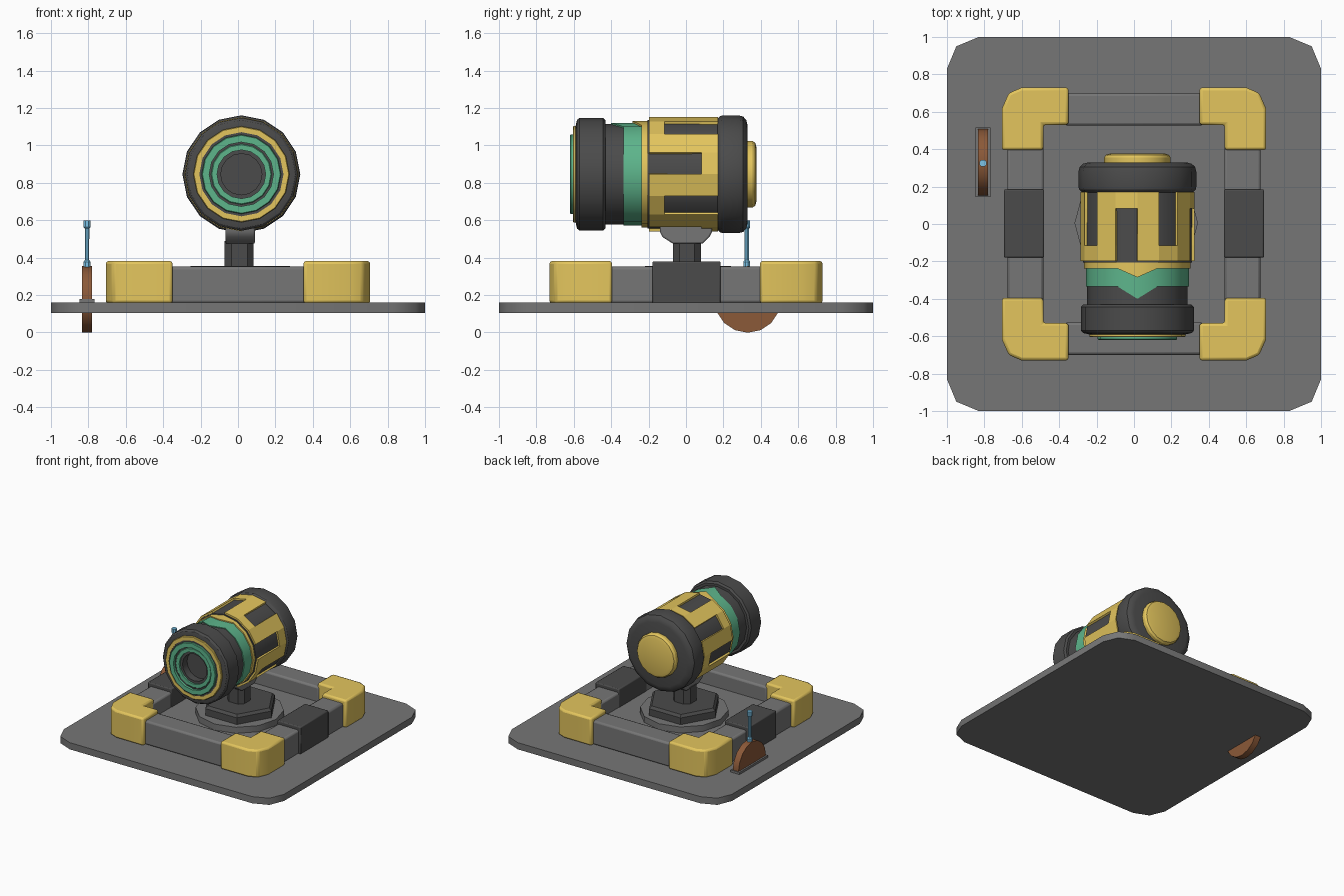
import bpy, bmesh, math
from mathutils import Vector

if "Cube" in bpy.data.objects:
    bpy.data.objects.remove(bpy.data.objects["Cube"])

AX, AZ, N = 0.018, 0.846, 16      # barrel axis and side count


def material(name, rgb):
    m = bpy.data.materials.new(name)
    m.diffuse_color = (*rgb, 1)
    m.use_nodes = True
    m.node_tree.nodes["Principled BSDF"].inputs["Base Color"].default_value = m.diffuse_color
    return m


YELLOW = material("yellow", (0.77, 0.56, 0.11))
GREY = material("mid_grey", (0.18, 0.18, 0.18))
DARK = material("dark_grey", (0.07, 0.07, 0.07))
TEAL = material("teal", (0.11, 0.46, 0.26))
BROWN = material("brown", (0.26, 0.10, 0.04))
BLUE = material("blue", (0.20, 0.55, 0.80))


def finish(bm, name, mat=GREY, bevel=0, segments=2, recalc=True, sharp=32):
    if recalc:
        bmesh.ops.recalc_face_normals(bm, faces=bm.faces)
    me = bpy.data.meshes.new(name)
    bm.to_mesh(me)
    bm.free()
    ob = bpy.data.objects.new(name, me)
    bpy.context.collection.objects.link(ob)
    me.materials.append(mat)
    if sharp:
        me.shade_smooth()
        me.set_sharp_from_angle(angle=math.radians(sharp))
    else:
        me.shade_flat()
    if bevel:
        mod = ob.modifiers.new("bevel", 'BEVEL')
        mod.width, mod.segments, mod.limit_method = bevel, segments, 'ANGLE'
        mod.angle_limit = math.radians(40)
    return ob


def prism(name, pts, lo, hi, axis='z', **kw):
    """Extrude an outline along z (points x,y) or x (points y,z)."""
    bm = bmesh.new()
    put = (lambda p, h: (p[0], p[1], h)) if axis == 'z' else (lambda p, h: (h, p[0], p[1]))
    f = bm.faces.new([bm.verts.new(put(p, lo)) for p in pts])
    ext = bmesh.ops.extrude_face_region(bm, geom=[f])['geom']
    step = Vector(put((0, 0), hi - lo))
    bmesh.ops.translate(bm, vec=step, verts=[v for v in ext if isinstance(v, bmesh.types.BMVert)])
    return finish(bm, name, **kw)


def box(name, x0, x1, y0, y1, z0, z1, **kw):
    return prism(name, [(x0, y0), (x1, y0), (x1, y1), (x0, y1)], z0, z1, **kw)


def circle(cx, cy, r, n, start=0.0):
    return [(cx + r * math.cos(start + math.tau * k / n),
             cy + r * math.sin(start + math.tau * k / n)) for k in range(n)]


def stack(name, profile, cx, cy, n, start=0.0, mat=GREY):
    """Vertical turned solid from (radius, z) points."""
    bm = bmesh.new()
    rows = [[bm.verts.new((x, y, z)) for x, y in circle(cx, cy, r, n, start)] for r, z in profile]
    for a, b in zip(rows, rows[1:]):
        for i in range(n):
            bm.faces.new((a[i], a[(i + 1) % n], b[(i + 1) % n], b[i]))
    bm.faces.new(rows[0])
    bm.faces.new(rows[-1])
    return finish(bm, name, mat)


def barrel(name, profile, mat, ring=False, tips=None, skip=None):
    """Turn (y, radius) points round the barrel axis; tips pulls top points, skip leaves gaps."""
    bm = bmesh.new()
    rows = []
    for j, (y, r) in enumerate(profile):
        row = []
        for i in range(N):
            t = math.tau * i / N
            yy = tips[j] if tips and i == 0 and j in tips else y
            row.append(bm.verts.new((AX + r * math.sin(t), yy, AZ + r * math.cos(t))))
        rows.append(row)
    pairs = list(zip(rows, rows[1:] + rows[:1])) if ring else list(zip(rows, rows[1:]))
    for j, (a, b) in enumerate(pairs):
        for i in range(N):
            if not (skip and skip(i, j)):
                k = (i + 1) % N
                bm.faces.new((a[i], a[k], b[k], b[i]))
    if not ring and not skip:
        bm.faces.new(rows[0])
        bm.faces.new(rows[-1])
    return finish(bm, name, mat, recalc=not skip, sharp=0 if skip else 32)


# Base plate with clipped corners
corner = [(1, 0.83), (0.95, 0.95), (0.83, 1)]
outline = []
for sx, sy in ((1, 1), (-1, 1), (-1, -1), (1, -1)):
    part = [(x * sx, y * sy) for x, y in corner]
    outline += part if sx * sy > 0 else part[::-1]
prism("base_plate", outline, 0.105, 0.16, sharp=60)

# Raised square frame and inner deck
box("inner_deck", -0.5, 0.5, -0.54, 0.54, 0.15, 0.23)
L = [(0.35, 0.53), (0.35, 0.73), (0.6, 0.73), (0.67, 0.70), (0.707, 0.615), (0.707, 0.395),
     (0.485, 0.395), (0.485, 0.53)]
for s, side in ((1, "right"), (-1, "left")):
    xs = sorted((0.483 * s, 0.677 * s))
    box(f"{side}_bar", *xs, -0.42, 0.42, 0.155, 0.352, bevel=0.015)
    xs = sorted((0.48 * s, 0.695 * s))
    box(f"{side}_dark_block", *xs, -0.18, 0.185, 0.155, 0.38, mat=DARK, bevel=0.008)
    ys = sorted((0.526 * s, 0.70 * s))
    box(f"{'back' if s > 0 else 'front'}_bar", -0.37, 0.37, *ys, 0.155, 0.352, bevel=0.015)
    for t, end in ((1, "back"), (-1, "front")):
        prism(f"{end}_{side}_corner", [(x * s, y * t) for x, y in L], 0.155, 0.382,
              mat=YELLOW, bevel=0.015)

# Turntable, hexagonal foot, neck and cradle
stack("turntable", [(0.33, 0.22), (0.33, 0.28)], 0.012, 0.005, 12)
stack("hex_foot", [(0.285, 0.27), (0.285, 0.335), (0.265, 0.355)], 0.012, 0.01, 6, 0, DARK)
neck = [(-0.035, -0.07), (0.05, -0.07), (0.083, -0.035), (0.083, 0.045), (0.05, 0.08),
        (-0.035, 0.08), (-0.073, 0.045), (-0.073, -0.035)]
prism("neck", neck, 0.34, 0.49, mat=DARK)
cradle = [(-0.14, 0.585), (-0.14, 0.54), (-0.125, 0.51), (-0.07, 0.475), (0.09, 0.475),
          (0.125, 0.51), (0.14, 0.54), (0.14, 0.585)]
prism("cradle", cradle, -0.068, 0.09, axis='x', bevel=0.008)

# Barrel core
barrel("barrel_core", [(-0.44, 0.268), (-0.21, 0.268), (-0.205, 0.291), (0.18, 0.291)], DARK)
# Bands with a pointed tip on top
barrel("teal_band", [(-0.335, 0.25), (-0.335, 0.275), (-0.225, 0.275), (-0.225, 0.25)], TEAL,
       ring=True, tips={0: -0.40, 1: -0.40})
barrel("yellow_collar", [(-0.237, 0.25), (-0.237, 0.284), (-0.19, 0.284), (-0.19, 0.25)], YELLOW,
       ring=True, tips={0: -0.285, 1: -0.285})


# Yellow sleeve with slots alternating from front and back
def is_slot(i, j):
    return i % 2 == 1 and (j < 2 if i % 4 == 3 else j > 0)


sleeve = barrel("slotted_sleeve", [(-0.198, 0.305), (-0.115, 0.305), (0.082, 0.305), (0.17, 0.305)],
                YELLOW, skip=is_slot)
sol = sleeve.modifiers.new("thickness", 'SOLIDIFY')
sol.thickness, sol.offset = 0.025, -1

# Rear bumper and cap
barrel("rear_bumper", [(0.165, 0.275), (0.17, 0.297), (0.185, 0.312), (0.20, 0.315), (0.28, 0.315),
                       (0.305, 0.309), (0.322, 0.29), (0.33, 0.26)], DARK)
barrel("rear_cap", [(0.31, 0.178), (0.355, 0.178), (0.37, 0.168), (0.377, 0.145)], YELLOW)

# Muzzle: outer ring, then stepped rings round the bore
barrel("muzzle_ring", [(-0.43, 0.24), (-0.43, 0.288), (-0.443, 0.302), (-0.57, 0.302),
                       (-0.583, 0.29), (-0.592, 0.25), (-0.59, 0.24)], DARK, ring=True)
for name, mat, y, outer, inner in (("yellow_muzzle_trim", YELLOW, -0.605, 0.257, 0.225),
                                   ("dark_groove", DARK, -0.603, 0.23, 0.2),
                                   ("outer_teal_ring", TEAL, -0.62, 0.212, 0.172),
                                   ("dark_step", DARK, -0.60, 0.18, 0.15),
                                   ("inner_teal_ring", TEAL, -0.605, 0.162, 0.13),
                                   ("bore_lip", DARK, -0.59, 0.135, 0.11)):
    barrel(name, [(-0.45, outer), (y + 0.004, outer), (y, outer - 0.004), (y, inner),
                  (-0.45, inner)], mat, ring=True)
barrel("bore_floor", [(-0.53, 0.115), (-0.44, 0.115)], DARK)

# Lever wheel sunk through the plate, with its handle
LX, LY = -0.807, 0.325
prism("lever_wheel", circle(LY + 0.005, 0.177, 0.178, 16), LX - 0.026, LX + 0.026, axis='x', mat=BROWN)
box("lever_slot_plate", LX - 0.04, LX + 0.04, LY - 0.18, LY + 0.19, 0.15, 0.178)
stack("lever_handle", [(0.02, 0.345), (0.02, 0.378), (0.012, 0.388), (0.013, 0.555), (0.02, 0.563),
                       (0.02, 0.6)], LX, LY, 8, math.pi / 8, BLUE)
